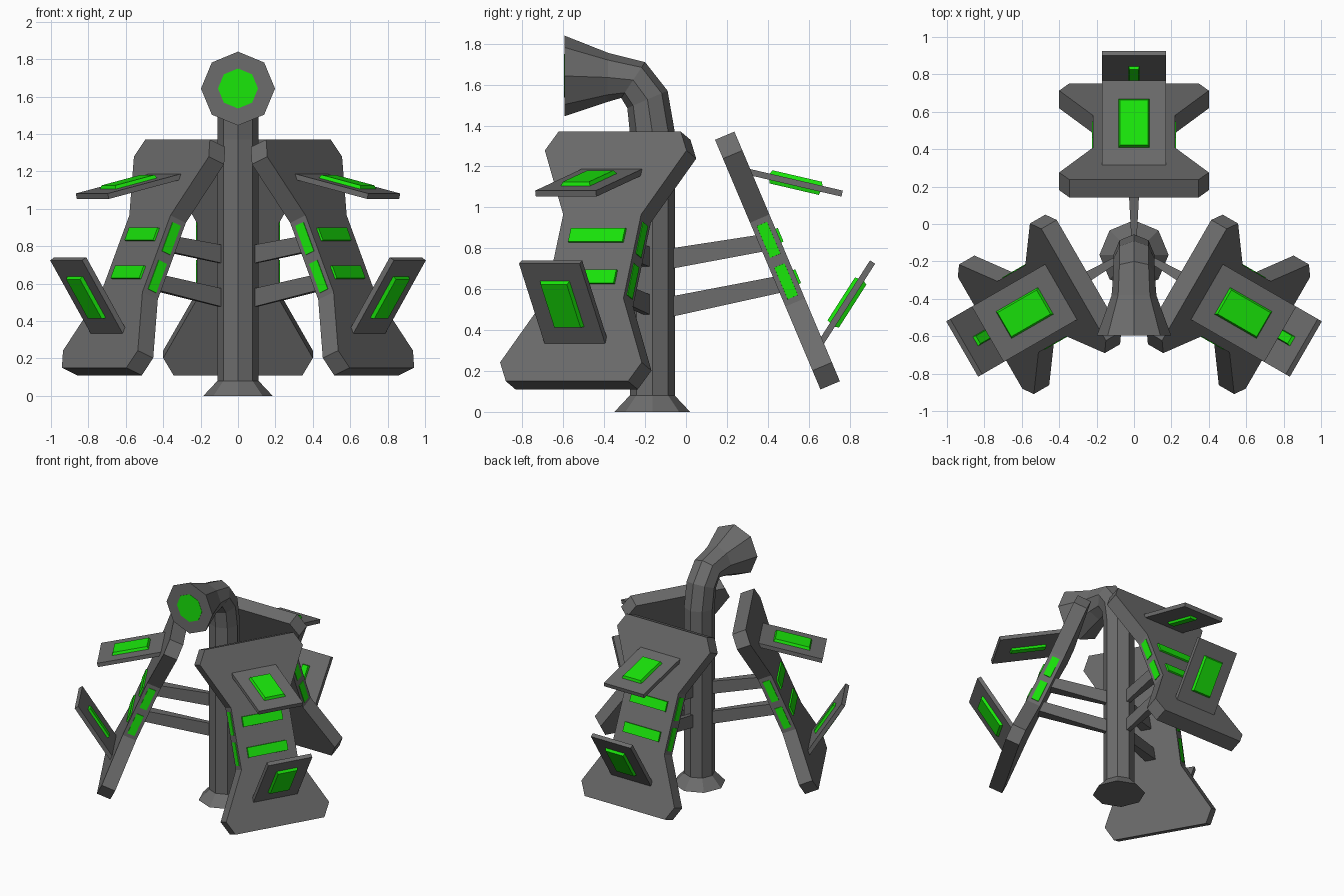
import bpy, bmesh
from math import radians, sin, cos, pi, atan2
from mathutils import Matrix, Vector

if "Cube" in bpy.data.objects:
    bpy.data.objects.remove(bpy.data.objects["Cube"])


def material(name, colour):
    m = bpy.data.materials.new(name)
    m.diffuse_color = colour
    m.use_nodes = True
    m.node_tree.nodes["Principled BSDF"].inputs["Base Color"].default_value = m.diffuse_color
    return m


green = material("green_light", (0.01, 0.8, 0.003, 1))
grey = material("dark_grey", (0.15, 0.15, 0.15, 1))


def make(name, rings, matrix=Matrix(), mat=grey):
    """Closed flat-shaded solid lofted through rings of points."""
    bm = bmesh.new()
    loops = [[bm.verts.new(matrix @ Vector(p)) for p in ring] for ring in rings]
    n = len(loops[0])
    for a, b in zip(loops, loops[1:]):
        for i in range(n):
            j = (i + 1) % n
            bm.faces.new((a[i], a[j], b[j], b[i]))
    bm.faces.new(loops[0])
    bm.faces.new(loops[-1])
    bmesh.ops.recalc_face_normals(bm, faces=bm.faces)
    mesh = bpy.data.meshes.new(name)
    bm.to_mesh(mesh)
    bm.free()
    mesh.materials.append(mat)
    ob = bpy.data.objects.new(name, mesh)
    bpy.context.collection.objects.link(ob)
    return ob


def rect(hx, hy, z):
    return [(-hx, -hy, z), (hx, -hy, z), (hx, hy, z), (-hx, hy, z)]


def pad(name, hx, hy, z0, z1, matrix, mat=grey, inset=0.0):
    """Box between z0 and z1 whose z1 end is inset."""
    return make(name, [rect(hx, hy, z0), rect(hx - inset, hy - inset, z1)], matrix, mat)


# Octagonal post with flared foot, bent neck and flared head:
# back y, z, front y, z, half width of each ring
post = [
    (0.02, 0, -0.35, 0, 0.185),
    (-0.055, 0.08, -0.275, 0.08, 0.11),
    (-0.055, 1.37, -0.275, 1.37, 0.11),
    (-0.09, 1.57, -0.287, 1.485, 0.11),
    (-0.2, 1.71, -0.317, 1.535, 0.11),
    (-0.38, 1.755, -0.385, 1.515, 0.12),
    (-0.595, 1.84, -0.595, 1.445, 0.198),
]
rings = []
for y0, z0, y1, z1, w in post:
    mid = Vector((0, (y0 + y1) / 2, (z0 + z1) / 2))
    up = Vector((0, (y0 - y1) / 2, (z0 - z1) / 2))
    rings.append([mid + up * cos(i * pi / 4) + Vector((w * sin(i * pi / 4), 0, 0))
                  for i in range(8)])
make("post", rings)

# Green lens in the head
make("head_lens", [[(0.107 * sin(i * pi / 4), y, 1.643 + 0.107 * cos(i * pi / 4))
                    for i in range(8)] for y in (-0.58, -0.597)], mat=green)

# Half outline of a panel: half width, distance along the slope
half = [(0.345, 0.6625), (0.4, 0.5625), (0.22, 0.2225),
        (0.22, -0.2225), (0.4, -0.5625), (0.345, -0.6625)]
outline = half + [(-u, a) for u, a in reversed(half)]

# Panel frame: x across, y up the slope, z out of the outer face
tilt = atan2(0.389, 0.921)
n = Vector((0, cos(tilt), sin(tilt)))
a = Vector((0, -sin(tilt), cos(tilt)))
frame = Matrix(((-1, 0, 0, 0),
                (0, a.y, n.y, 0.6245),
                (0, a.z, n.z, 0.76),
                (0, 0, 0, 1)))

for side, angle, y in (("back", 0, -0.13), ("right", -120, -0.138), ("left", 120, -0.138)):
    spin = Matrix.Translation((0, y, 0)) @ Matrix.Rotation(radians(angle), 4, 'Z')
    out = 0.006 if angle else 0
    panel = spin @ Matrix.Translation((0, out, 0)) @ frame
    # Leaning panel
    make(side + "_panel", [[(u, v, z) for u, v in outline] for z in (-0.103, 0)], panel)

    for level, s, lean in (("upper", 1, 36), ("lower", -1, 34.5)):
        # Light strips on the face and both edges
        strip = panel @ Matrix.Translation((0, 0.11 * s, 0))
        pad(f"{side}_{level}_face_light", 0.155, 0.038, -0.01, 0.012, strip, green, 0.002)
        for e in (1, -1):
            edge = (panel @ Matrix.Translation((0.22 * e, 0.11 * s, -0.052))
                    @ Matrix.Rotation(e * pi / 2, 4, 'Y'))
            pad(f"{side}_{level}_edge_light", 0.028, 0.085, -0.01, 0.004, edge, green, 0.001)

        # Angled sign plate: local y along the plate, z on its outer side
        plate = (panel @ Matrix.Diagonal((1, s, 1, 1)) @ Matrix.Translation((0, 0.445, 0))
                 @ Matrix.Rotation(radians(90 + lean), 4, 'X')
                 @ Matrix.Translation((0, 0.22, 0)))
        pad(f"{side}_{level}_sign", 0.171, 0.234, -0.015, 0.015, plate)
        # Wide light outside, narrow light inside
        flip = Matrix.Diagonal((1, 1, -1, 1))
        outer = plate if (plate.to_3x3() @ Vector((0, 0, 1))).z * s > 0 else plate @ flip
        pad(f"{side}_{level}_sign_light", 0.085, 0.135, 0.01, 0.034, outer, green, 0.011)
        pad(f"{side}_{level}_sign_inner_light", 0.03, 0.13, 0.01, 0.032, outer @ flip, green, 0.006)

    # Tapered struts from the post: start z, end distance, end z
    for level, z0, y1, z1 in (("upper", 0.75, 0.53, 0.83), ("lower", 0.515, 0.61, 0.628)):
        make(f"{side}_{level}_strut",
             [[(-w, d, z - h), (w, d, z - h), (w, d, z + h), (-w, d, z + h)]
              for w, d, z, h in ((0.015, 0.06, z0, 0.05), (0.04, y1, z1, 0.042))], spin)
